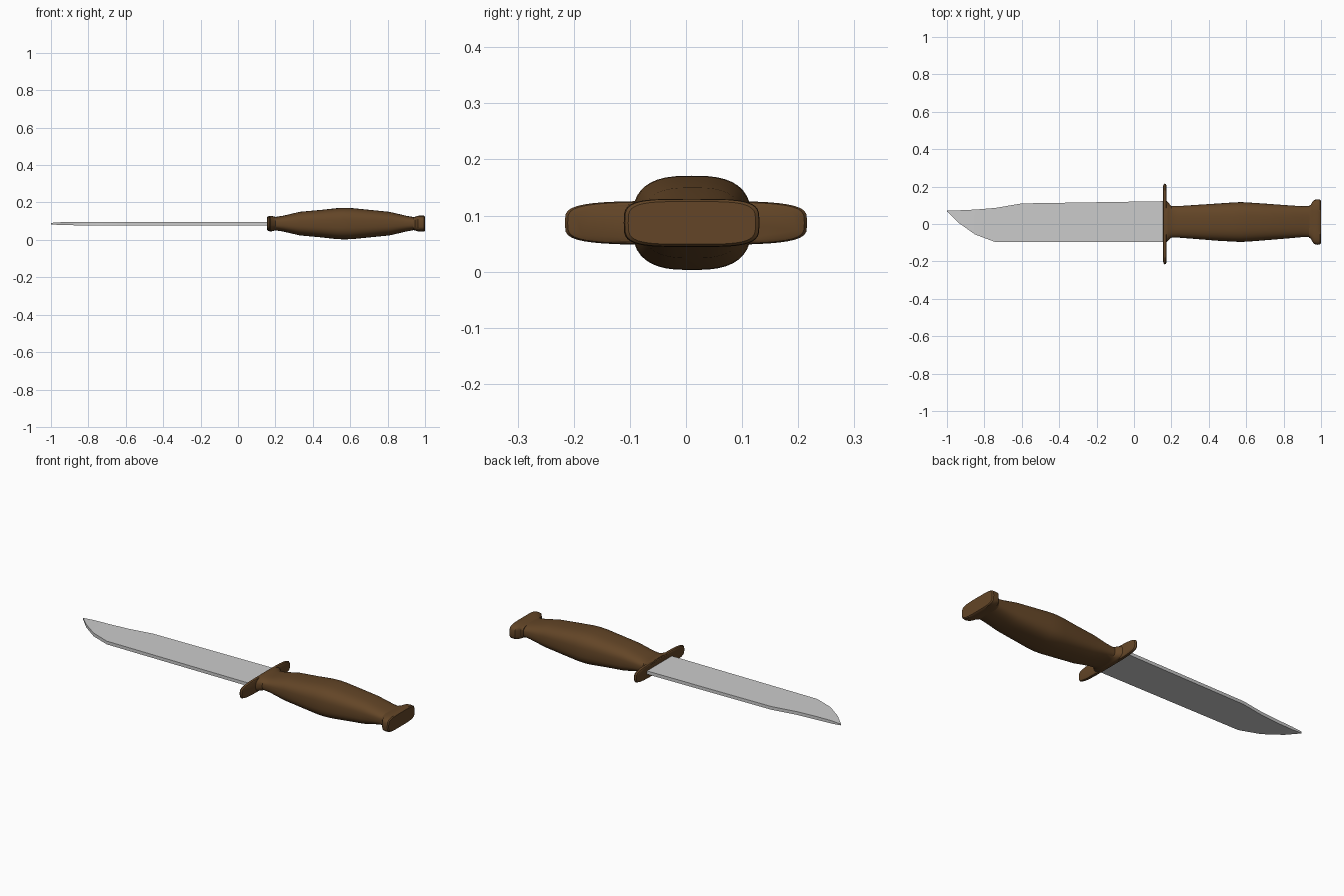
import bpy, bmesh
from math import cos, sin, pi, radians, copysign

if "Cube" in bpy.data.objects:
    bpy.data.objects.remove(bpy.data.objects["Cube"])

ZC = 0.087  # height of the knife's centre plane

brown = bpy.data.materials.new("brown_wood")
brown.diffuse_color = (0.125, 0.06, 0.02, 1)
brown.use_nodes = True
brown.node_tree.nodes["Principled BSDF"].inputs["Base Color"].default_value = brown.diffuse_color


def finish(name, bm, mat=None, angle=35):
    bmesh.ops.recalc_face_normals(bm, faces=bm.faces)
    me = bpy.data.meshes.new(name)
    bm.to_mesh(me)
    bm.free()
    ob = bpy.data.objects.new(name, me)
    bpy.context.collection.objects.link(ob)
    if mat:
        me.materials.append(mat)
    bpy.ops.object.select_all(action='DESELECT')
    ob.select_set(True)
    bpy.context.view_layer.objects.active = ob
    bpy.ops.object.shade_smooth_by_angle(angle=radians(angle))
    return ob


def loft(name, sections, power, sides=40):
    """Rounded-box rings along x; each section is (x, y_min, y_max, half_height)."""
    bm = bmesh.new()
    rings = []
    for x, y0, y1, hz in sections:
        ring = []
        for i in range(sides):
            c, s = cos(2 * pi * i / sides), sin(2 * pi * i / sides)
            y = (y0 + y1) / 2 + (y1 - y0) / 2 * copysign(abs(c) ** (2 / power), c)
            z = ZC + hz * copysign(abs(s) ** (2 / power), s)
            ring.append(bm.verts.new((x, y, z)))
        rings.append(ring)
    for a, b in zip(rings, rings[1:]):
        for i in range(sides):
            j = (i + 1) % sides
            bm.faces.new((a[i], a[j], b[j], b[i]))
    bm.faces.new(rings[0])
    bm.faces.new(rings[-1])
    return finish(name, bm, brown)


# Blade: stations of (x, edge y, spine y, half thickness), clipped point
stations = [(0.165, -0.097, 0.122, 0.009), (-0.6, -0.097, 0.11, 0.009),
            (-0.74, -0.097, 0.086, 0.009), (-0.85, -0.056, 0.077, 0.009),
            (-0.94, 0.008, 0.073, 0.008), (-1.0, 0.067, 0.071, 0.004)]
bm = bmesh.new()
rings = [[bm.verts.new((x, y, ZC + s * t))
          for y, s in ((y0, -1), (y1, -1), (y1, 1), (y0, 1))]
         for x, y0, y1, t in stations]
for a, b in zip(rings, rings[1:]):
    for i in range(4):
        j = (i + 1) % 4
        bm.faces.new((a[i], a[j], b[j], b[i]))
bm.faces.new(rings[0])
bm.faces.new(rings[-1])
finish("blade", bm)

# Cross guard: thin rounded plate
loft("guard", [(0.155, -0.197, 0.199, 0.033), (0.158, -0.211, 0.211, 0.037),
               (0.165, -0.216, 0.216, 0.039), (0.172, -0.211, 0.211, 0.037),
               (0.175, -0.197, 0.199, 0.033)], 4)

# Collar behind the guard, swelling grip and neck before the pommel
loft("grip", [(0.16, -0.095, 0.123, 0.039), (0.175, -0.095, 0.123, 0.042),
              (0.185, -0.085, 0.112, 0.040), (0.2, -0.073, 0.096, 0.036),
              (0.24, -0.073, 0.096, 0.042), (0.33, -0.080, 0.102, 0.063),
              (0.44, -0.089, 0.109, 0.073), (0.53, -0.094, 0.115, 0.083),
              (0.57, -0.096, 0.117, 0.084), (0.61, -0.094, 0.115, 0.083),
              (0.70, -0.087, 0.109, 0.074), (0.81, -0.078, 0.101, 0.063),
              (0.90, -0.070, 0.095, 0.042), (0.95, -0.070, 0.095, 0.033)], 2.8)

# Pommel: flared rounded cap
loft("pommel", [(0.935, -0.074, 0.098, 0.034), (0.945, -0.078, 0.102, 0.036),
                (0.953, -0.094, 0.117, 0.039), (0.963, -0.107, 0.129, 0.042),
                (0.980, -0.111, 0.131, 0.043), (0.995, -0.109, 0.130, 0.042),
                (1.0, -0.103, 0.124, 0.038)], 4)
